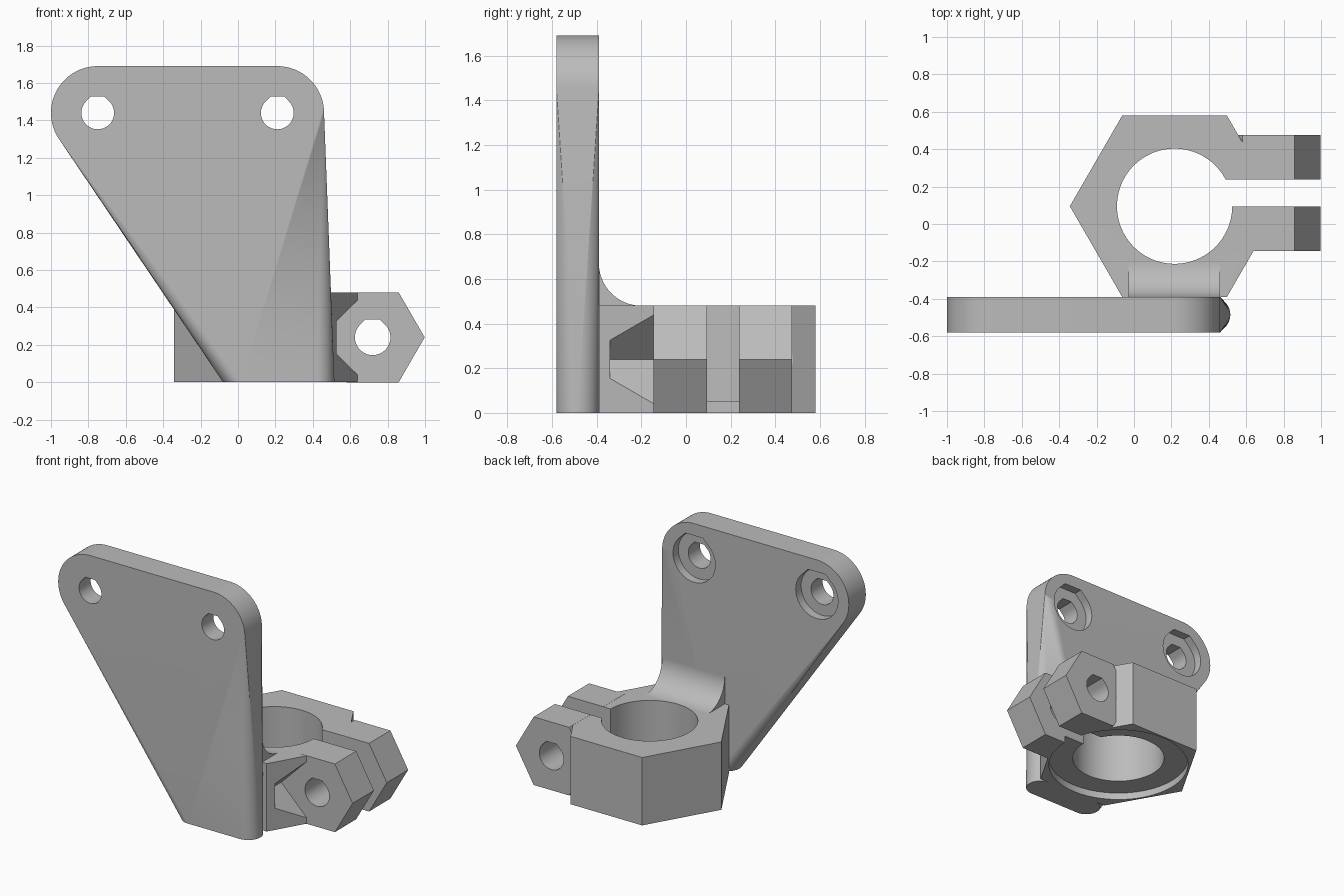
import bpy, bmesh
from math import sin, cos, pi, radians

if "Cube" in bpy.data.objects:
    bpy.data.objects.remove(bpy.data.objects["Cube"], do_unlink=True)

GREY = (0.5, 0.5, 0.5, 1.0)
grey = bpy.data.materials.new("plain_grey")
grey.use_nodes = True
grey.diffuse_color = GREY
grey.node_tree.nodes["Principled BSDF"].inputs["Base Color"].default_value = GREY

# Where each 2D profile point lands, by extrusion axis
PLACE = {
    "x": lambda u, v, d: (d, u, v),
    "y": lambda u, v, d: (u, d, v),
    "z": lambda u, v, d: (u, v, d),
}


def ngon(cu, cv, r, n, start=0.0):
    return [(cu + r * cos(start + 2 * pi * i / n), cv + r * sin(start + 2 * pi * i / n))
            for i in range(n)]


def flat_top_hole(cu, cv, r):
    """Round hole whose roof is 45 degree slopes closed by a flat."""
    arc = [(cu + r * cos(a), cv + r * sin(a))
           for a in (radians(135 + 270 * i / 48) for i in range(49))]
    k = r * (2 ** 0.5 - 1)
    return arc + [(cu + k, cv + r), (cu - k, cv + r)]


def new_object(name, bm):
    bmesh.ops.recalc_face_normals(bm, faces=bm.faces)
    mesh = bpy.data.meshes.new(name)
    bm.to_mesh(mesh)
    bm.free()
    mesh.materials.append(grey)
    obj = bpy.data.objects.new(name, mesh)
    bpy.context.scene.collection.objects.link(obj)
    return obj


def prism(name, profile, axis, lo, hi):
    bm = bmesh.new()
    ends = [[bm.verts.new(PLACE[axis](u, v, d)) for u, v in profile] for d in (lo, hi)]
    bm.faces.new(ends[0])
    bm.faces.new(ends[1])
    n = len(profile)
    for i in range(n):
        j = (i + 1) % n
        bm.faces.new((ends[0][i], ends[0][j], ends[1][j], ends[1][i]))
    return new_object(name, bm)


def combine(target, tool, operation):
    """Apply one boolean and discard the tool."""
    mod = target.modifiers.new("combine", "BOOLEAN")
    mod.operation, mod.solver, mod.object = operation, "EXACT", tool
    bpy.context.view_layer.update()
    deps = bpy.context.evaluated_depsgraph_get()
    mesh = bpy.data.meshes.new_from_object(target.evaluated_get(deps))
    target.modifiers.clear()
    target.data = mesh
    bpy.data.objects.remove(tool, do_unlink=True)


def cut(target, profile, axis, lo, hi):
    combine(target, prism("cutter", profile, axis, lo, hi), "DIFFERENCE")


def add(target, profile, axis, lo, hi):
    combine(target, prism("addition", profile, axis, lo, hi), "UNION")


FRONT, BACK = -0.58, -0.39      # mounting plate faces
HEIGHT = 0.48                   # clamp height
CX, CY = 0.217, 0.095           # bore centre
EX, EZ = 0.72, 0.24             # bolt axis
EAR_FRONT, EAR_BACK = -0.145, 0.475
HOLES = [(-0.75, 1.44), (0.21, 1.44)]

# Mounting plate: hull of two upper discs and two upright rounded feet
bm = bmesh.new()
for hx, hz in HOLES:
    for x, z in ngon(hx, hz, 0.25, 96):
        for y in (FRONT, BACK):
            bm.verts.new((x, y, z))
for fx in (0.015, 0.42):
    for x, y in ngon(fx, (FRONT + BACK) / 2, (BACK - FRONT) / 2, 48):
        for z in (0, 0.01):
            bm.verts.new((x, y, z))
hull = bmesh.ops.convex_hull(bm, input=bm.verts[:])
spare = {g for g in hull["geom_interior"] + hull["geom_unused"]
         if isinstance(g, bmesh.types.BMVert)}
bmesh.ops.delete(bm, geom=list(spare), context="VERTS")
bmesh.ops.dissolve_limit(bm, angle_limit=radians(0.1), verts=bm.verts[:], edges=bm.edges[:])
plate = new_object("mounting_plate", bm)

# Screw holes with recesses on the back
for hx, hz in HOLES:
    cut(plate, flat_top_hole(hx, hz, 0.0875), "y", FRONT - 0.1, BACK + 0.1)
    cut(plate, flat_top_hole(hx, hz, 0.165), "y", BACK - 0.06, BACK + 0.1)

# Clamp: hexagonal body with clearance for the bolt head and nut
clamp = prism("clamp", ngon(CX, CY, 0.56, 6), "z", 0, HEIGHT)
cut(clamp, ngon(EX, EZ, 0.28, 4), "y", -0.34, EAR_FRONT)
cut(clamp, ngon(EX, EZ, 0.165, 64), "y", EAR_BACK, 0.8)

# Hexagonal ears and the curved web that meets the plate
add(clamp, ngon(EX, EZ, 0.278, 6), "y", EAR_FRONT, EAR_BACK)
R = 0.19
web = [(BACK + R - R * cos(a), HEIGHT + R - R * sin(a))
       for a in (pi / 2 * i / 24 for i in range(25))]
web += [(BACK + R, HEIGHT - 0.1), (BACK, HEIGHT - 0.1)]
add(clamp, web, "x", -0.03, 0.46)

# Bore, underside recess, clamping slot and bolt hole
cut(clamp, ngon(CX, CY, 0.308, 96), "z", -0.2, 1)
cut(clamp, ngon(CX, CY, 0.47, 96), "z", -0.2, 0.05)
slot = [(CX, 0.093), (1.3, 0.093), (1.3, 0.237), (CX, 0.237)]
cut(clamp, slot, "z", -0.2, 1)
cut(clamp, flat_top_hole(EX, EZ, 0.095), "y", -0.3, 0.7)

# Smooth round surfaces, keep corners crisp
bpy.ops.object.select_all(action="DESELECT")
for obj in (plate, clamp):
    obj.select_set(True)
bpy.context.view_layer.objects.active = clamp
bpy.ops.object.shade_smooth_by_angle(angle=radians(25))
